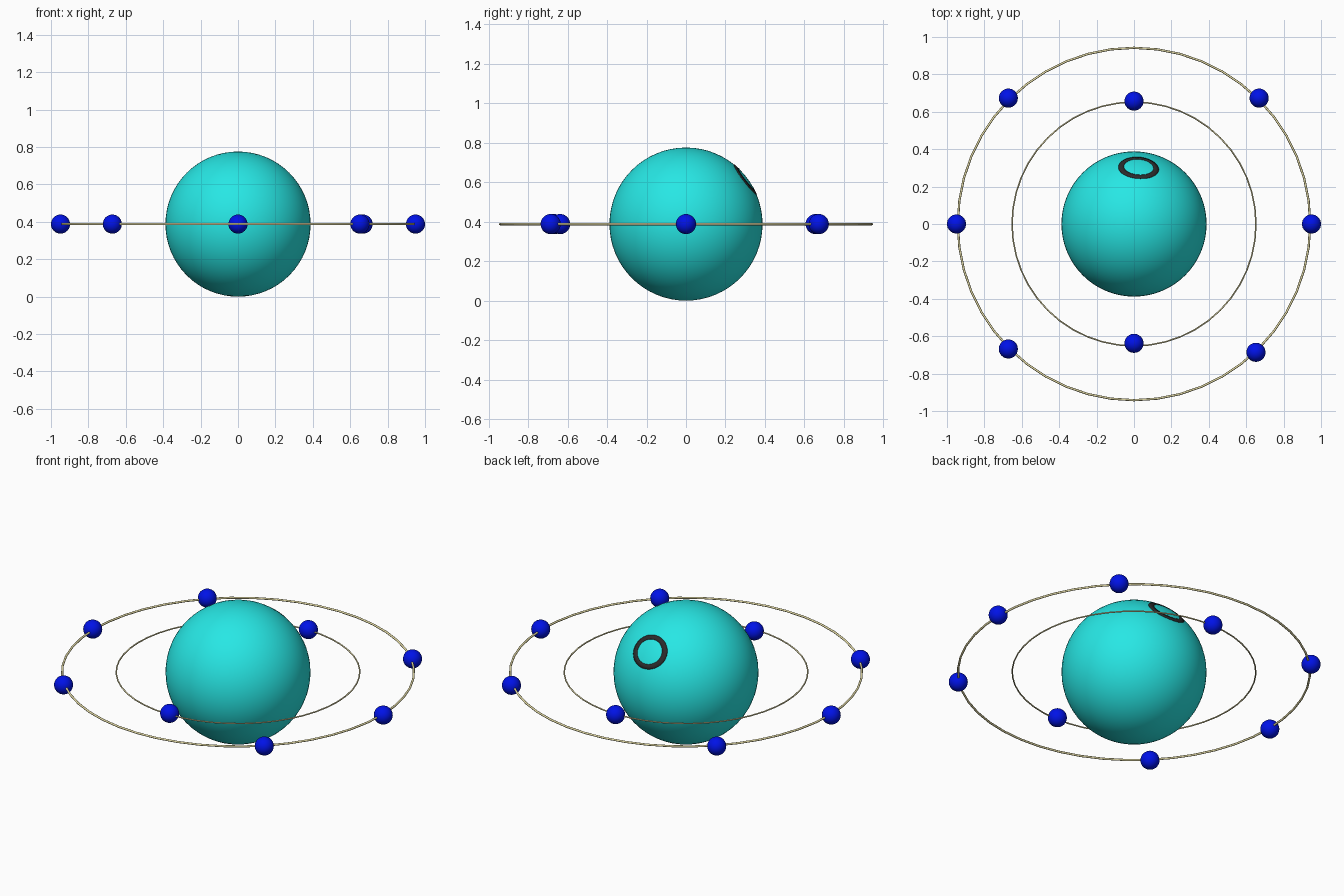
import bpy, bmesh, math
from mathutils import Vector

if "Cube" in bpy.data.objects:
    bpy.data.objects.remove(bpy.data.objects["Cube"])

CZ = 0.388       # height of the orbit plane and nucleus centre
R = 0.387        # nucleus radius


def material(name, rgb):
    m = bpy.data.materials.new(name)
    m.diffuse_color = (*rgb, 1.0)
    m.use_nodes = True
    m.node_tree.nodes["Principled BSDF"].inputs["Base Color"].default_value = m.diffuse_color
    return m


teal = material("teal", (0.02, 0.80, 0.78))
blue = material("deep blue", (0.0, 0.006, 0.80))
cream = material("pale yellow", (0.85, 0.78, 0.42))
charcoal = material("charcoal", (0.024, 0.024, 0.024))


def finish(bm, name, mat, loc=(0, 0, CZ)):
    bmesh.ops.recalc_face_normals(bm, faces=bm.faces)
    me = bpy.data.meshes.new(name)
    bm.to_mesh(me)
    bm.free()
    me.materials.append(mat)
    for p in me.polygons:
        p.use_smooth = True
    ob = bpy.data.objects.new(name, me)
    ob.location = loc
    bpy.context.collection.objects.link(ob)
    return ob


def ball(name, r, loc, mat, u, v):
    bm = bmesh.new()
    bmesh.ops.create_uvsphere(bm, u_segments=u, v_segments=v, radius=r)
    return finish(bm, name, mat, loc)


def sweep(name, rows, mat):
    """Skin a list of equal closed rows, joining the last to the first."""
    bm = bmesh.new()
    vs = [[bm.verts.new(p) for p in row] for row in rows]
    n = len(vs[0])
    for i in range(len(vs)):
        a, b = vs[i], vs[(i + 1) % len(vs)]
        for j in range(n):
            k = (j + 1) % n
            bm.faces.new((a[j], a[k], b[k], b[j]))
    return finish(bm, name, mat)


def orbit(name, radius, tube, n=48, sides=8):
    rows = []
    for s in range(sides):
        t = 2 * math.pi * s / sides
        rr, z = radius + tube * math.cos(t), tube * math.sin(t)
        rows.append([(rr * math.cos(2 * math.pi * j / n),
                      rr * math.sin(2 * math.pi * j / n), z) for j in range(n)])
    sweep(name, rows, cream)


# Nucleus
ball("nucleus", R + 0.001, (0, 0, CZ), teal, 64, 32)

# Orbit rings
orbit("inner_orbit", 0.652, 0.004)
orbit("outer_orbit", 0.942, 0.006)

# Electrons on the two orbits
electrons = [(0.949, 0), (-0.949, 0), (0.669, 0.673), (-0.672, 0.673),
             (-0.672, -0.668), (0.652, -0.686), (0, 0.657), (0, -0.638)]
for i, (x, y) in enumerate(electrons):
    ball(f"electron_{i + 1}", 0.051, (x, y, CZ), blue, 32, 16)

# Dark oval mark, a thin curved band on the back of the nucleus
axis = Vector((0.025, 0.305, 0.23)).normalized()
side = axis.cross(Vector((0, 0, 1))).normalized()
up = side.cross(axis) * 0.87
rows = []
for rad, height in [(0.079, -0.001), (0.079, 0.0025), (0.093, 0.0025),
                    (0.108, 0.0025), (0.108, -0.001)]:
    a = math.asin(rad / R)
    row = []
    for j in range(48):
        t = 2 * math.pi * j / 48
        d = axis * math.cos(a) + (side * math.cos(t) + up * math.sin(t)) * math.sin(a)
        row.append(d.normalized() * (R + height))
    rows.append(row)
sweep("oval_mark", rows, charcoal)
